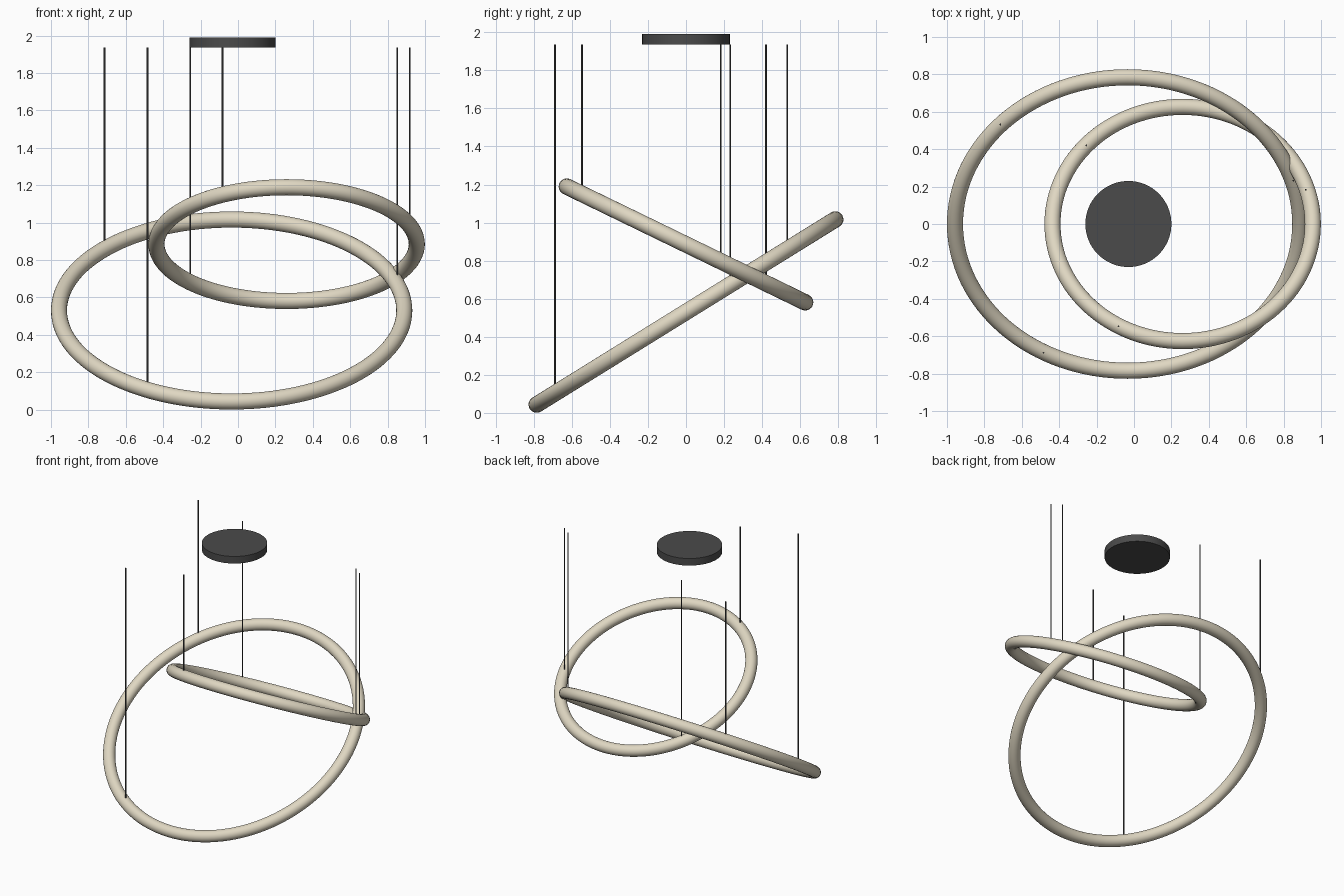
import bpy
from math import radians, sin, cos, tan

if "Cube" in bpy.data.objects:
    bpy.data.objects.remove(bpy.data.objects["Cube"])

TUBE = 0.043
CEIL = 1.935


def material(name, color):
    m = bpy.data.materials.new(name)
    m.diffuse_color = color
    m.use_nodes = True
    m.node_tree.nodes["Principled BSDF"].inputs["Base Color"].default_value = m.diffuse_color
    return m


glow = material("warm_ivory", (0.74, 0.68, 0.54, 1))
dark = material("dark_metal", (0.07, 0.07, 0.07, 1))


def finish(name, mat):
    ob = bpy.context.object
    ob.name = name
    ob.data.materials.append(mat)
    bpy.ops.object.shade_smooth_by_angle(angle=radians(35))
    return ob


def cylinder(name, x, y, z0, z1, r, sides):
    bpy.ops.mesh.primitive_cylinder_add(vertices=sides, radius=r, depth=z1 - z0,
                                        location=(x, y, (z0 + z1) / 2))
    return finish(name, dark)


def hung_ring(name, x, z, radius, tilt, cable_points):
    # tilted light ring
    bpy.ops.mesh.primitive_torus_add(major_segments=128, minor_segments=24,
                                     major_radius=radius, minor_radius=TUBE,
                                     location=(x, 0, z), rotation=(tilt, 0, 0))
    finish(name, glow)
    # vertical cables ending inside the tube
    for i, (cx, cy) in enumerate(cable_points):
        cylinder(f"{name}_cable_{i + 1}", cx, cy, z + cy * tan(tilt), CEIL, 0.0045, 12)


hung_ring("large_ring", -0.034, 0.53, 0.923, radians(31.8),
          [(-0.714, 0.532), (-0.484, -0.688), (0.852, 0.232)])
hung_ring("small_ring", 0.26, 0.885, 0.696, radians(-25.9),
          [(-0.255, 0.42), (-0.083, -0.547), (0.918, 0.183)])

# ceiling canopy disc
cylinder("ceiling_canopy", -0.03, 0, CEIL, 1.99, 0.23, 64)
